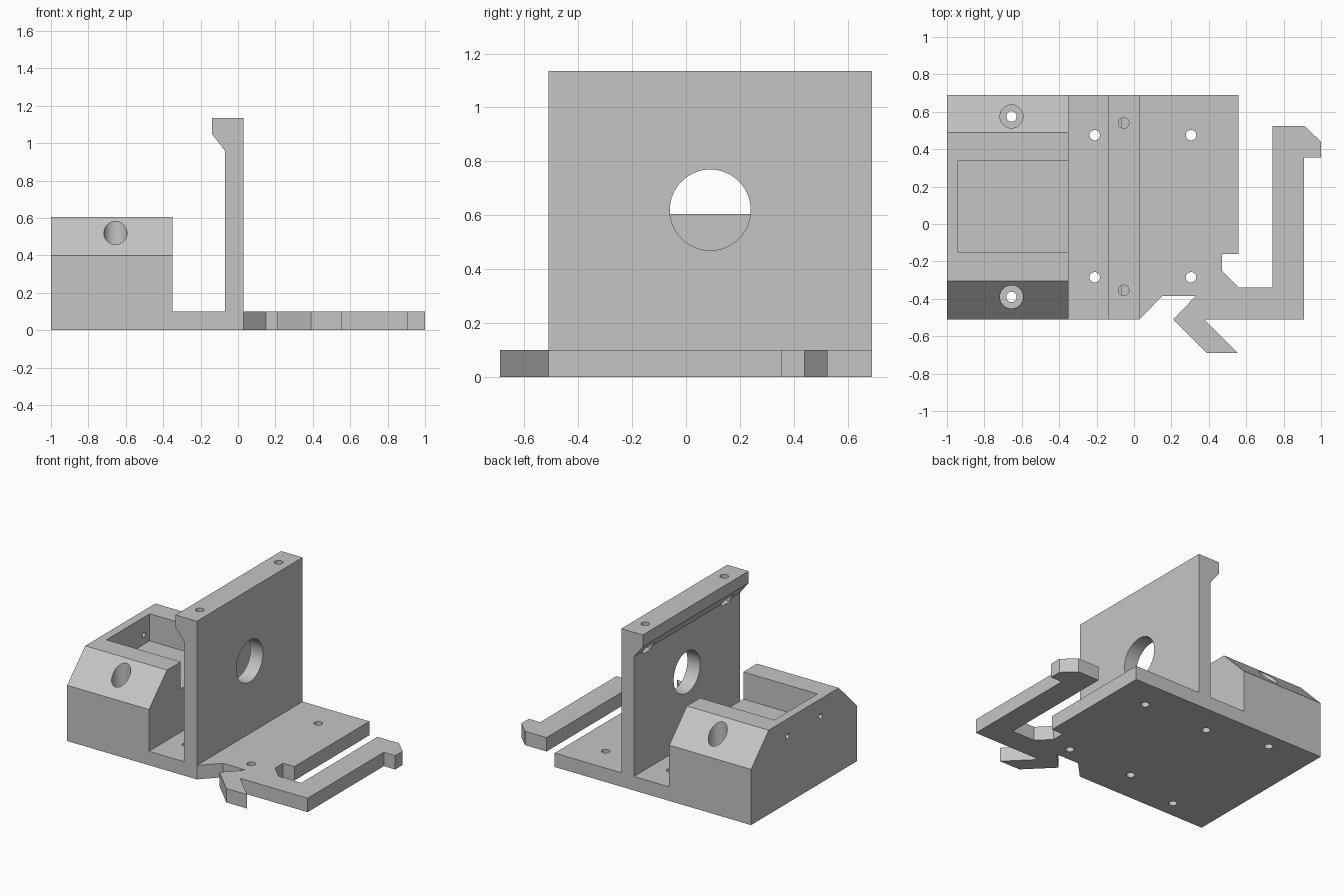
import bpy, bmesh
from mathutils import Matrix, Vector

cube = bpy.data.objects.get("Cube")
if cube:
    bpy.data.objects.remove(cube, do_unlink=True)

GREY = (0.56, 0.56, 0.56, 1)
mat = bpy.data.materials.new("plain grey")
mat.use_nodes = True
mat.diffuse_color = GREY
mat.node_tree.nodes["Principled BSDF"].inputs["Base Color"].default_value = GREY

FRONT, BACK = -0.51, 0.69
MID = (FRONT + BACK) / 2


def finish(name, bm):
    bmesh.ops.recalc_face_normals(bm, faces=bm.faces)
    mesh = bpy.data.meshes.new(name)
    bm.to_mesh(mesh)
    bm.free()
    mesh.materials.append(mat)
    obj = bpy.data.objects.new(name, mesh)
    bpy.context.collection.objects.link(obj)
    return obj


def extrude(name, points, place, start, end):
    """Extrude a 2D outline; place maps (u, v, depth) to a 3D point."""
    bm = bmesh.new()
    face = bm.faces.new([bm.verts.new(place(u, v, start)) for u, v in points])
    out = bmesh.ops.extrude_face_region(bm, geom=[face])
    verts = [g for g in out["geom"] if isinstance(g, bmesh.types.BMVert)]
    shift = Vector(place(0, 0, end)) - Vector(place(0, 0, start))
    bmesh.ops.translate(bm, verts=verts, vec=shift)
    return finish(name, bm)


def box(lo, hi):
    bm = bmesh.new()
    lo, hi = Vector(lo), Vector(hi)
    bmesh.ops.create_cube(bm, size=1, matrix=Matrix.Translation((lo + hi) / 2)
                          @ Matrix.Diagonal((*(hi - lo), 1)))
    return finish("cutter", bm)


def rod(a, b, radius, sides=32):
    bm = bmesh.new()
    a, b = Vector(a), Vector(b)
    turn = (b - a).to_track_quat('Z', 'Y').to_matrix().to_4x4()
    bmesh.ops.create_cone(bm, cap_ends=True, segments=sides, radius1=radius,
                          radius2=radius, depth=(b - a).length,
                          matrix=Matrix.Translation((a + b) / 2) @ turn)
    return finish("cutter", bm)


def cut(obj, cutters):
    """Subtract each cutter from the part, then discard it."""
    bpy.ops.object.select_all(action='DESELECT')
    obj.select_set(True)
    bpy.context.view_layer.objects.active = obj
    for c in cutters:
        mod = obj.modifiers.new("cut", 'BOOLEAN')
        mod.operation, mod.solver, mod.object = 'DIFFERENCE', 'EXACT', c
        bpy.ops.object.modifier_apply(modifier=mod.name)
        bpy.data.objects.remove(c, do_unlink=True)
    bpy.ops.object.shade_smooth_by_angle(angle=0.6)


def flat(x, y, z):
    return (x, y, z)


def along_y(x, z, y):
    return (x, y, z)


def along_x(y, z, x):
    return (x, y, z)


# Base plate with the hooked clip arm and the slanted front tab
base = extrude("base_plate", [
    (-1, FRONT), (0.03, FRONT), (0.15, -0.385), (0.33, -0.385), (0.21, FRONT),
    (0.39, -0.69), (0.555, -0.69), (0.375, FRONT), (0.91, FRONT), (0.91, 0.355),
    (1, 0.355), (1, 0.44), (0.91, 0.525), (0.74, 0.525), (0.74, -0.34),
    (0.56, -0.34), (0.47, -0.25), (0.47, -0.16), (0.56, -0.16),
    (0.56, BACK), (-1, BACK)], flat, 0, 0.1)
bolt_x, bolt_ys = -0.655, (MID - 0.48, MID + 0.485)
spots = [(x, y) for x in (-0.21, 0.305) for y in (-0.285, 0.475)]
spots += [(bolt_x, y) for y in bolt_ys]
cut(base, [rod((x, y, -0.1), (x, y, 0.2), 0.028) for x, y in spots])

# Upright wall with a thickened lip along its top
wall = extrude("upright_wall", [
    (-0.07, 0.1), (0.03, 0.1), (0.03, 1.135), (-0.14, 1.135),
    (-0.14, 1.05), (-0.07, 0.96)], along_y, FRONT, BACK)
cutters = [rod((-0.3, MID, 0.62), (0.3, MID, 0.62), 0.15, 64)]
for y in (MID - 0.445, MID + 0.45):
    cutters.append(rod((-0.055, y, 0.97), (-0.055, y, 1.3), 0.028))
    cutters.append(box((-0.2, y - 0.05, 0.94), (-0.02, y + 0.05, 1.0)))
cut(wall, cutters)

# Chamfered block with an open pocket, bolt wells and two pin holes
block = extrude("pocket_block", [
    (FRONT, 0.1), (BACK, 0.1), (BACK, 0.4), (0.49, 0.605),
    (-0.305, 0.605), (FRONT, 0.4)], along_x, -1, -0.35)
cutters = [box((-0.94, -0.15, 0.41), (-0.2, 0.34, 0.8))]
cutters += [rod((bolt_x, y, 0), (bolt_x, y, 0.8), 0.062) for y in bolt_ys]
cutters += [rod((-1.1, y, 0.48), (-0.8, y, 0.48), 0.018, 24) for y in (-0.1, 0.275)]
cut(block, cutters)
